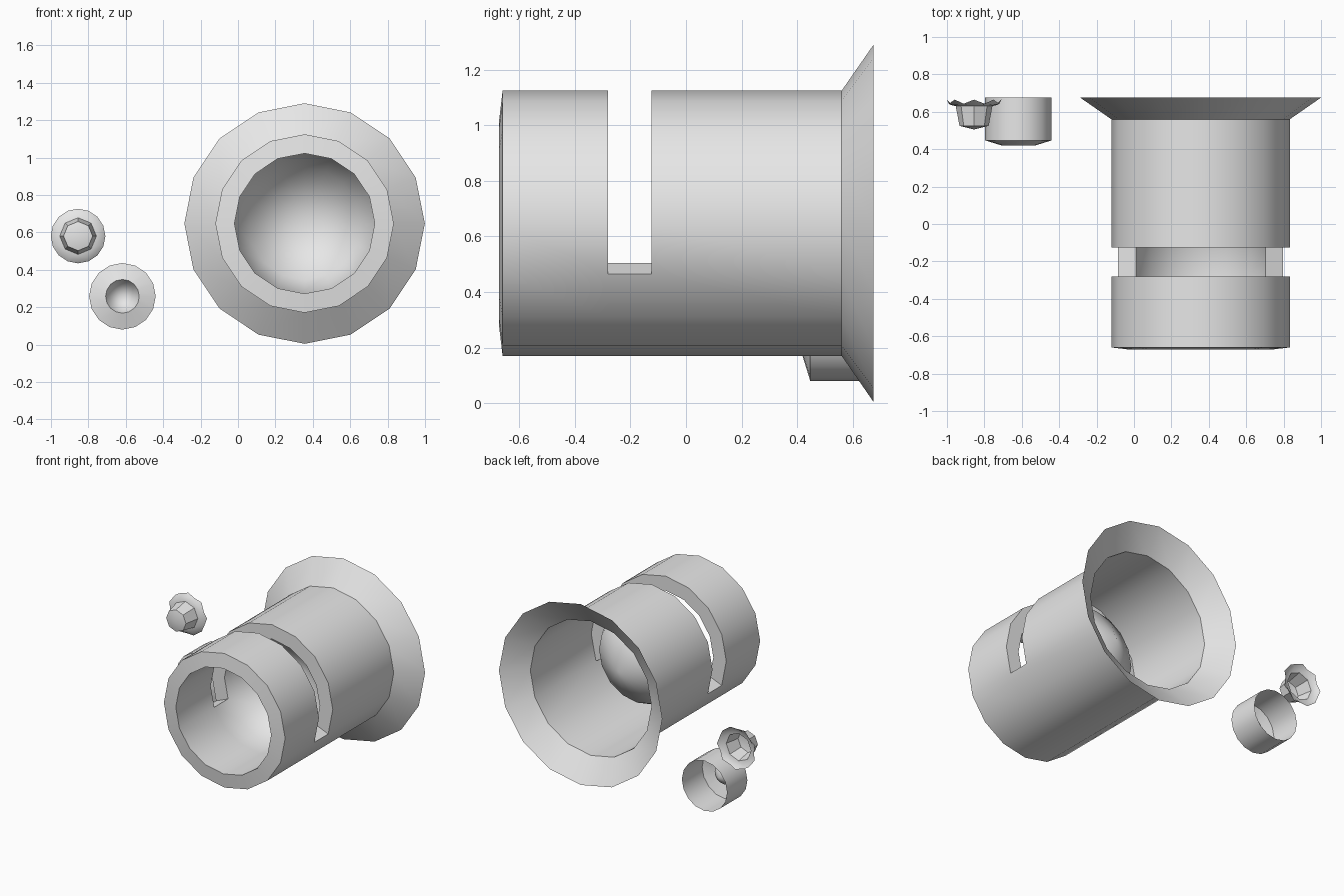
import bpy, bmesh, math

if "Cube" in bpy.data.objects:
    bpy.data.objects.remove(bpy.data.objects["Cube"])

grey = bpy.data.materials.new("plain grey")
grey.diffuse_color = (0.8, 0.8, 0.8, 1)
grey.use_nodes = True
grey.node_tree.nodes["Principled BSDF"].inputs["Base Color"].default_value = grey.diffuse_color


def lathe(bm, profile, cx, cz, sides, skip=lambda band, seg: False):
    """Spin (radius, y) points about an axis along y; radius 0 makes a tip."""
    rings = []
    for r, y in profile:
        if r == 0:
            rings.append([bm.verts.new((cx, y, cz))] * sides)
        else:
            rings.append([bm.verts.new((cx + r * math.cos(2 * math.pi * i / sides), y,
                                        cz + r * math.sin(2 * math.pi * i / sides)))
                          for i in range(sides)])
    for b in range(len(rings) - 1):
        for i in range(sides):
            if not skip(b, i):
                join(bm, rings[b], rings[b + 1], i)
    return rings


def join(bm, a, b, i):
    """One face between two rings at segment i."""
    j = (i + 1) % len(a)
    quad = [a[i], a[j], b[j], b[i]]
    bm.faces.new(list(dict.fromkeys(quad)))


def finish(bm, name):
    bmesh.ops.recalc_face_normals(bm, faces=bm.faces)
    mesh = bpy.data.meshes.new(name)
    bm.to_mesh(mesh)
    bm.free()
    mesh.materials.append(grey)
    ob = bpy.data.objects.new(name, mesh)
    bpy.context.collection.objects.link(ob)
    bpy.ops.object.select_all(action='DESELECT')
    ob.select_set(True)
    bpy.context.view_layer.objects.active = ob
    bpy.ops.object.shade_smooth_by_angle(angle=math.radians(35))


# Large flared tube: outer wall, front rim, bore and domed bore end
bm = bmesh.new()
tube = [(0.643, 0.675), (0.477, 0.56), (0.477, -0.125), (0.477, -0.28),
        (0.477, -0.66), (0.375, -0.672), (0.375, -0.28), (0.375, -0.125),
        (0.30, 0.04), (0, 0.25)]
open_segs = [s % 16 for s in range(-1, 9)]
rings = lathe(bm, tube, 0.356, 0.647, 16,
              lambda band, seg: band in (2, 6) and seg in open_segs)
# Slot side walls and the two ledges at its ends
for s in open_segs:
    join(bm, rings[2], rings[7], s)
    join(bm, rings[3], rings[6], s)
for i in (15, 9):
    bm.faces.new([rings[k][i] for k in (2, 3, 6, 7)])
finish(bm, "flared_tube")

# Small cup with a pointed recess, open at the back
bm = bmesh.new()
lathe(bm, [(0.178, 0.675), (0.178, 0.447), (0.09, 0.42), (0.07, 0.46), (0, 0.52)],
      -0.618, 0.258, 16)
finish(bm, "small_cup")

# Knob: eight-sided hollow body
bm = bmesh.new()
body = lathe(bm, [(0.098, 0.63), (0.078, 0.525), (0, 0.505)], -0.855, 0.58, 8)
# Knob: wavy sixteen-sided flange
flange = lathe(bm, [(0.146, 0.665), (0.125, 0.637)], -0.855, 0.58, 16)
for i, v in enumerate(flange[0]):
    v.co.y -= 0.022 * (i % 2)
for i in range(8):
    a, m, b = (flange[1][(2 * i + k) % 16] for k in range(3))
    p, q = body[0][i], body[0][(i + 1) % 8]
    bm.faces.new([a, m, p])
    bm.faces.new([m, q, p])
    bm.faces.new([m, b, q])
finish(bm, "knob")
